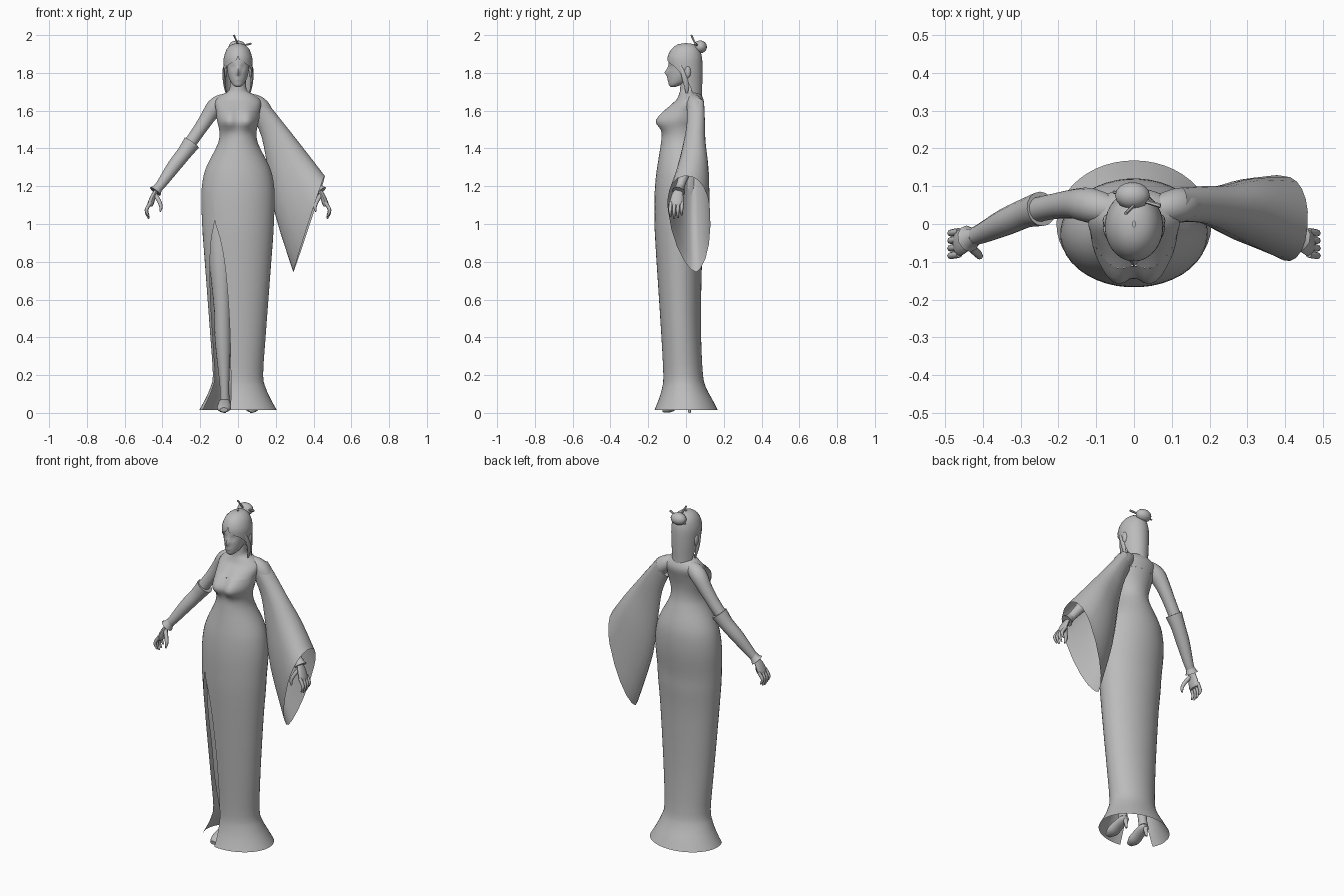
import bpy, bmesh, math
from mathutils import Vector

cube = bpy.data.objects.get("Cube")
if cube:
    bpy.data.objects.remove(cube, do_unlink=True)

grey = bpy.data.materials.new("plain grey")
grey.use_nodes = True
COLOUR = (0.5, 0.5, 0.5, 1)
grey.diffuse_color = COLOUR
grey.node_tree.nodes["Principled BSDF"].inputs["Base Color"].default_value = COLOUR


def finish(name, bm, sharp=50):
    bmesh.ops.remove_doubles(bm, verts=bm.verts, dist=0.0003)
    bmesh.ops.recalc_face_normals(bm, faces=bm.faces)
    mesh = bpy.data.meshes.new(name)
    bm.to_mesh(mesh)
    bm.free()
    ob = bpy.data.objects.new(name, mesh)
    bpy.context.collection.objects.link(ob)
    mesh.materials.append(grey)
    bpy.ops.object.select_all(action='DESELECT')
    ob.select_set(True)
    bpy.context.view_layer.objects.active = ob
    bpy.ops.object.shade_smooth_by_angle(angle=math.radians(sharp))


def loft(name, rings, closed=True, caps=True):
    """Skin a list of rings that all have the same number of points."""
    bm = bmesh.new()
    rows = [[bm.verts.new(p) for p in r] for r in rings]
    n = len(rows[0])
    for a, b in zip(rows, rows[1:]):
        for i in range(n if closed else n - 1):
            j = (i + 1) % n
            bm.faces.new((a[i], a[j], b[j], b[i]))
    if caps:
        bm.faces.new(rows[0])
        bm.faces.new(rows[-1])
    finish(name, bm)


def smooth_rows(table, steps):
    """Catmull-Rom interpolation of table rows."""
    out = []
    for i in range(len(table) - 1):
        p = [table[max(i - 1, 0)], table[i], table[i + 1], table[min(i + 2, len(table) - 1)]]
        for s in range(steps):
            t = s / steps
            out.append([b + 0.5 * t * (c - a + t * (2 * a - 5 * b + 4 * c - d + t * (3 * (b - c) + d - a)))
                        for a, b, c, d in zip(*p)])
    return out + [list(table[-1])]


def tube(name, points, sides=12, flat=1.0, side=1, steps=3):
    """Round limb through (x, y, z, radius); side=-1 keeps x, side=1 flips to the left."""
    rows = smooth_rows(points, steps)
    path = [Vector((-side * r[0], r[1], r[2])) for r in rows]
    rings = []
    for i, c in enumerate(path):
        d = (path[min(i + 1, len(path) - 1)] - path[max(i - 1, 0)]).normalized()
        ref = Vector((0, 1, 0)) if abs(d.y) < 0.8 else Vector((1, 0, 0))
        u = (ref - d * ref.dot(d)).normalized()
        v = d.cross(u)
        rings.append([c + rows[i][3] * (math.cos(k) * u + flat * math.sin(k) * v)
                      for k in (math.tau * j / sides for j in range(sides))])
    loft(name, rings)


def oval(z, rx, front, back, start=-math.pi, end=math.pi, n=32, shape=None):
    """Horizontal oval with angle 0 at the front."""
    ring = []
    for i in range(n + 1):
        t = start + (end - start) * i / n
        x, y = rx * math.sin(t), (front + back) / 2 - (back - front) / 2 * math.cos(t)
        ring.append((x, y + (shape(x, y, z) if shape else 0), z))
    return ring


def ball(name, centre, size, seg=16):
    bm = bmesh.new()
    bmesh.ops.create_uvsphere(bm, u_segments=seg, v_segments=seg // 2, radius=1)
    for v in bm.verts:
        v.co = Vector(centre) + Vector(v.co[i] * size[i] for i in range(3))
    finish(name, bm, 180)


# Dress: z, half width, front, back, slit edges as angles
skirt = [(.016, .205, -.167, .168, .2, 1.15), (.07, .175, -.145, .14, .22, 1.15),
         (.13, .148, -.127, .108, .26, 1.15), (.2, .133, -.12, .09, .29, 1.15),
         (.4, .146, -.13, .08, .29, 1.15), (.6, .161, -.143, .08, .33, 1.12),
         (.8, .176, -.156, .085, .42, 1.0), (.93, .186, -.164, .095, .55, .85),
         (1.02, .191, -.167, .1, .7, .7), (1.15, .195, -.167, .117, .7, .7),
         (1.25, .184, -.16, .12, .7, .7), (1.32, .16, -.15, .11, .7, .7),
         (1.4, .118, -.137, .085, .7, .7), (1.45, .1, -.13, .07, .7, .7),
         (1.5, .1, -.122, .066, .7, .7), (1.55, .112, -.115, .072, .7, .7),
         (1.6, .116, -.095, .085, .7, .7)]


def bust(x, y, z):
    if y > 0:
        return 0
    rise = .07 if z > 1.545 else .045
    return -.052 * math.exp(-((abs(x) - .05) / .055) ** 2 - ((z - 1.545) / rise) ** 2)


rings = [oval(z, rx, f, b, -p, math.tau - q, 40, bust)
         for z, rx, f, b, p, q in smooth_rows(skirt, 3)]
loft("dress", rings, closed=False, caps=False)

# Shoulders and neck
chest = [(1.6, .116, -.095, .085), (1.635, .122, -.069, .094), (1.66, .115, -.048, .092),
         (1.685, .085, -.037, .08), (1.705, .05, -.032, .058), (1.74, .042, -.03, .045),
         (1.8, .042, -.03, .045)]
loft("shoulders_and_neck", [oval(*r, n=40, shape=bust) for r in smooth_rows(chest, 3)], False, False)

# Head with nose, lips and ears
face = [(1.726, .012, -.082, -.055), (1.735, .026, -.09, -.03), (1.755, .04, -.094, .01),
        (1.79, .053, -.095, .045), (1.84, .06, -.094, .06), (1.89, .058, -.084, .06),
        (1.93, .035, -.05, .05)]


def features(x, y, z):
    if y > -.04:
        return 0
    socket = math.exp(-((abs(x) - .027) / .014) ** 2 - ((z - 1.83) / .012) ** 2)
    nose = math.exp(-(x / .009) ** 2) * max(0, 1 - abs(z - 1.802) / .03)
    lips = math.exp(-(x / .014) ** 2 - ((z - 1.766) / .007) ** 2)
    return .008 * socket - .02 * nose - .006 * lips


loft("head", [oval(*r, n=48, shape=features) for r in smooth_rows(face, 4)], False)
for s, word in ((-1, "right"), (1, "left")):
    ball(word + "_ear", (s * .07, .008, 1.805), (.013, .018, .034), 12)

# Hair: open around the face, long at the back
hair = [(1.957, .004, -.008, .008, 0), (1.95, .034, -.045, .045, 0), (1.925, .06, -.078, .072, 0),
        (1.89, .073, -.096, .083, .01), (1.865, .077, -.099, .086, .15), (1.835, .077, -.098, .087, .9),
        (1.79, .075, -.093, .087, 1.35), (1.74, .071, -.085, .086, 1.75),
        (1.69, .067, -.07, .084, 1.95), (1.655, .062, -.06, .086, 2.1)]
loft("hair", [oval(z, rx, f, b, a, math.tau - a) for z, rx, f, b, a in smooth_rows(hair, 2)], False, False)
for s, word in ((-1, "right"), (1, "left")):
    tube(word + "_side_lock", [(-.07, -.035, 1.85, .006), (-.075, -.012, 1.79, .014),
                               (-.07, .002, 1.73, .012), (-.06, .005, 1.68, .003)], 8, .5, s)

# Bun with two hair sticks
ball("hair_bun", (-.004, .075, 1.938), (.046, .036, .034))
tube("upright_hair_stick", [(.01, .06, 1.93, .005), (-.022, .028, 2.0, .005)], 6, steps=1, side=-1)
tube("cross_hair_stick", [(-.055, .085, 1.925, .004), (.07, .048, 1.955, .006)], 6, steps=1, side=-1)

# Arms, hands, legs and shoes, on both sides
for s, word in ((-1, "right"), (1, "left")):
    tube(word + "_arm", [(-.04, .035, 1.66, .03), (-.085, .043, 1.645, .042), (-.122, .05, 1.618, .046),
                         (-.16, .053, 1.565, .039), (-.21, .047, 1.49, .034), (-.27, .033, 1.405, .033),
                         (-.34, .005, 1.305, .032), (-.4, -.024, 1.22, .024), (-.43, -.036, 1.18, .021)],
         16, side=s)
    tube(word + "_wrist_cuff", [(-.418, -.032, 1.2, .023), (-.43, -.036, 1.182, .028),
                                (-.438, -.039, 1.172, .036)], 10, side=s, steps=1)
    tube(word + "_palm", [(-.428, -.036, 1.185, .02), (-.447, -.045, 1.15, .031),
                          (-.462, -.05, 1.11, .036), (-.466, -.05, 1.095, .03)], 12, .45, s)
    for i in range(4):
        y, drop = -.08 + .02 * i, (.012, 0, .004, .018)[i]
        tube(f"{word}_finger_{i + 1}", [(-.462, y, 1.115, .0095), (-.481, y - .003, 1.085, .0095),
                                        (-.484, y - .004, 1.06 + drop / 2, .0085),
                                        (-.472, y - .002, 1.028 + drop, .004)], 8, side=s)
    tube(word + "_thumb", [(-.438, -.055, 1.155, .012), (-.417, -.075, 1.12, .011),
                           (-.408, -.085, 1.09, .009), (-.412, -.088, 1.065, .004)], 8, side=s)
    tube(word + "_leg", [(-.095, -.035, 1.08, .075), (-.09, -.05, .8, .062), (-.083, -.05, .55, .044),
                         (-.08, -.035, .38, .042), (-.072, -.018, .15, .025), (-.07, -.005, .07, .025)],
         16, side=s)
    tube(word + "_shoe", [(-.07, .018, .064, .018), (-.07, 0, .06, .03), (-.073, -.05, .042, .035),
                          (-.075, -.09, .024, .036), (-.075, -.125, .016, .02)], 12, .62, s)
    tube(word + "_heel", [(-.07, .012, .055, .014), (-.07, .02, 0, .006)], 8, side=s, steps=1)

# Long glove on the bare right arm, flared at the elbow
tube("right_glove", [(-.245, .04, 1.43, .046), (-.285, .029, 1.375, .039), (-.34, .005, 1.305, .036),
                     (-.4, -.024, 1.22, .027), (-.425, -.034, 1.188, .023)], 16, side=-1)

# Wide hanging sleeve on the left arm: centre, half height vector (x, y, z), half depth
sleeve = [(.11, .05, 1.615, .028, 0, .05, .046), (.165, .052, 1.52, .04, 0, .06, .048),
          (.215, .045, 1.4, .06, 0, .092, .058), (.28, .037, 1.215, .083, -.005, .165, .085),
          (.376, .024, 1.0, .083, -.03, .255, .11)]
rings = []
for x, y, z, ux, uy, uz, depth in smooth_rows(sleeve, 3):
    ring = []
    for i in range(20):
        t = math.tau * i / 20
        c, d = math.cos(t), math.sin(t)
        # Broad rounded top, pointed bottom
        power = .9 if c > 0 else 1.25
        d = math.copysign(abs(d) ** power, d) * depth
        c = c * (.65 if c > 0 else 1.35) + .35
        ring.append((x + ux * c + .08 * d, y + uy * c + d, z + uz * c + .1 * d))
    rings.append(ring)
loft("left_wide_sleeve", rings, caps=False)
